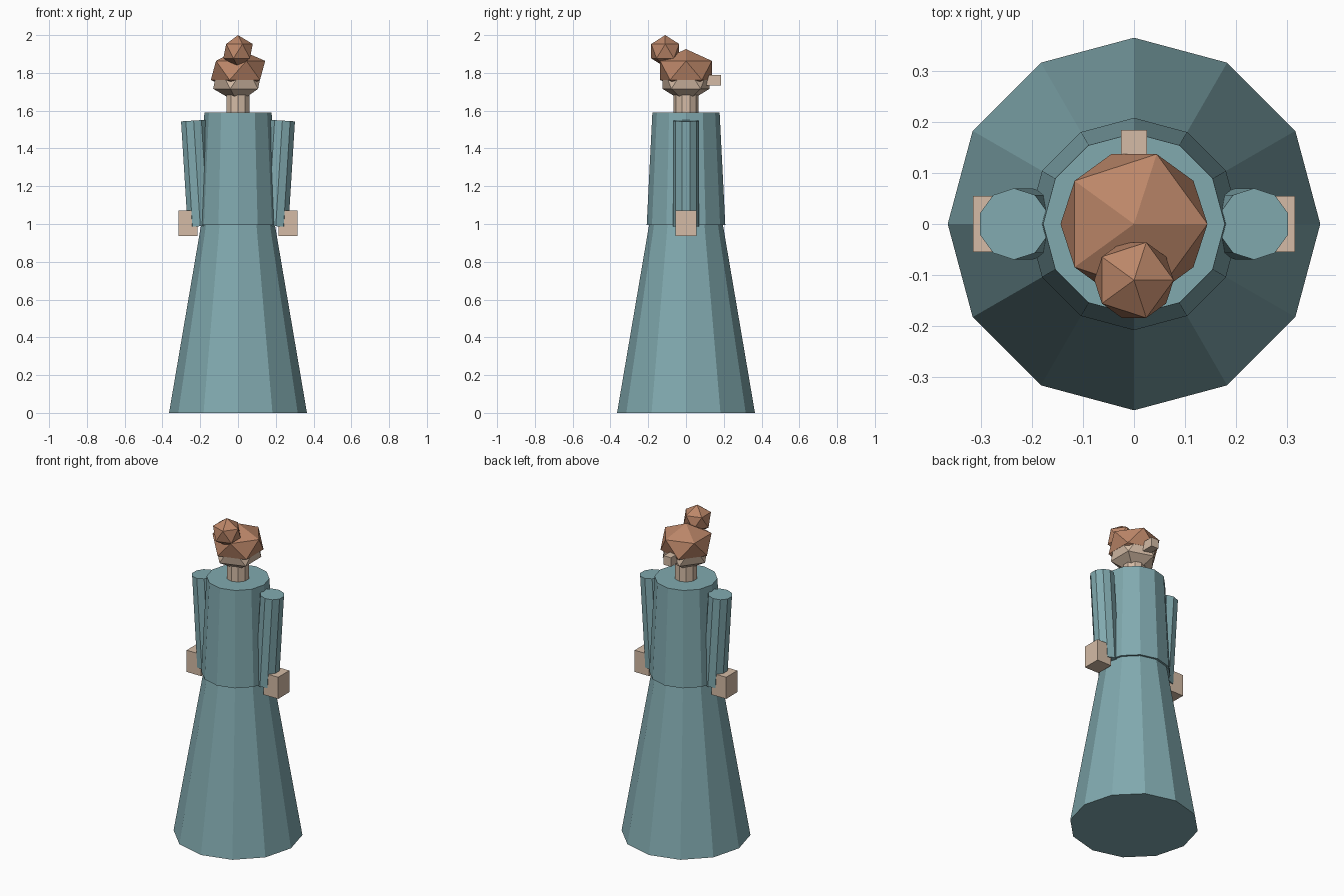
import bpy
from math import radians, atan2
from mathutils import Matrix

if "Cube" in bpy.data.objects:
    bpy.data.objects.remove(bpy.data.objects["Cube"])


def material(name, rgb):
    m = bpy.data.materials.new(name)
    m.diffuse_color = (*rgb, 1)
    m.use_nodes = True
    m.node_tree.nodes["Principled BSDF"].inputs["Base Color"].default_value = m.diffuse_color
    return m


CLOTH = material("cloth", (0.22, 0.40, 0.43))
SKIN = material("skin", (0.66, 0.50, 0.38))
HAIR = material("hair", (0.50, 0.24, 0.14))


def finish(name, mat):
    ob = bpy.context.object
    ob.name = name
    ob.data.materials.append(mat)
    return ob


def cone(name, mat, sides, r_low, r_high, z_low, z_high, turn=0.0):
    """Upright flat-sided frustum between two heights."""
    bpy.ops.mesh.primitive_cone_add(vertices=sides, radius1=r_low, radius2=r_high,
                                    depth=z_high - z_low,
                                    location=(0, 0, (z_low + z_high) / 2),
                                    rotation=(0, 0, radians(turn)))
    return finish(name, mat)


def ball(name, mat, centre, r, rz):
    """Icosahedron, squashed in height."""
    bpy.ops.mesh.primitive_ico_sphere_add(subdivisions=1, radius=1, location=centre)
    bpy.context.object.scale = (r, r, rz)
    return finish(name, mat)


def box(name, mat, centre, size):
    bpy.ops.mesh.primitive_cube_add(size=1, location=centre)
    bpy.context.object.scale = size
    return finish(name, mat)


# Gown
cone("skirt", CLOTH, 12, 0.365, 0.193, 0.0, 1.01)
cone("bodice", CLOTH, 12, 0.208, 0.178, 0.995, 1.59)

# Neck, head and nose
cone("neck", SKIN, 10, 0.065, 0.065, 1.55, 1.72)
ball("head", SKIN, (0, 0, 1.777), 0.147, 0.137)
box("nose", SKIN, (0, 0.142, 1.76), (0.05, 0.084, 0.056))

# Hair and bun
ball("hair", HAIR, (0, 0, 1.813), 0.161, 0.113)
ball("hair_bun", HAIR, (0, -0.11, 1.915), 0.087, 0.085)

# Arms lean inward toward the hands; built on both sides
for side, label in ((-1, "left"), (1, "right")):
    arm = cone(label + "_sleeve", CLOTH, 10, 0.07, 0.07, -0.28, 0.28)
    arm.location = (side * 0.2175, 0, 1.268)
    arm.rotation_euler = (0, side * atan2(0.035, 0.56), 0)
    box(label + "_hand", SKIN, (side * 0.265, 0, 1.005), (0.1, 0.11, 0.135))
